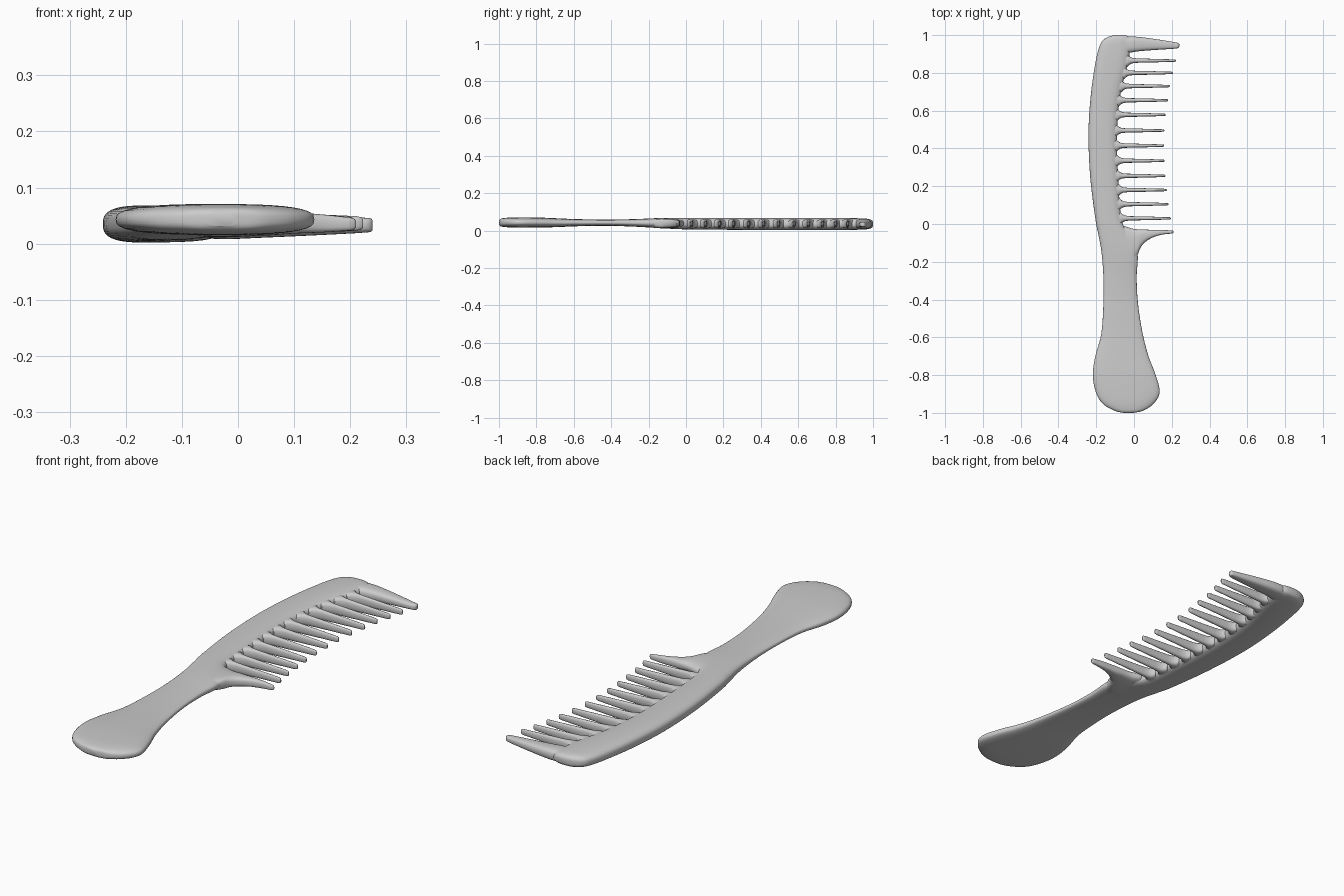
import bpy, bmesh, math


def smooth_path(pts, steps):
    """Catmull-Rom interpolation of station tuples."""
    out = []
    p = [pts[0]] + list(pts) + [pts[-1]]
    for i in range(1, len(p) - 2):
        for s in range(steps):
            t = s / steps
            out.append([0.5 * (2 * b + (c - a) * t + (2 * a - 5 * b + 4 * c - d) * t * t
                               + (3 * b - a - 3 * c + d) * t ** 3)
                        for a, b, c, d in zip(p[i - 1], p[i], p[i + 1], p[i + 2])])
    out.append(list(pts[-1]))
    return out


def loft(bm, stations, along, sides, power):
    """Skin super-elliptic sections: (position, low edge, high edge, z centre, half height)."""
    rings = []
    for pos, lo, hi, zc, h in stations:
        ring = []
        for k in range(sides):
            a = 2 * math.pi * k / sides
            c, s = math.cos(a), math.sin(a)
            u = math.copysign(abs(c) ** (2 / power), c)
            v = math.copysign(abs(s) ** (2 / power), s)
            w = (lo + hi) / 2 + u * (hi - lo) / 2
            z = zc + v * h
            ring.append(bm.verts.new((w, pos, z) if along == 'y' else (pos, w, z)))
        rings.append(ring)
    for r, q in zip(rings, rings[1:]):
        for k in range(sides):
            n = (k + 1) % sides
            bm.faces.new((r[k], r[n], q[n], q[k]))
    bm.faces.new(rings[0])
    bm.faces.new(rings[-1])


def finish(bm, name):
    bmesh.ops.recalc_face_normals(bm, faces=bm.faces)
    me = bpy.data.meshes.new(name)
    bm.to_mesh(me)
    bm.free()
    ob = bpy.data.objects.new(name, me)
    bpy.context.collection.objects.link(ob)
    return ob


# Handle and spine: y, left x, right x, z centre, half thickness
body_stations = [
    (-1.0, -0.055, -0.005, .043, .012), (-0.988, -0.105, 0.05, .043, .021),
    (-0.95, -0.167, 0.105, .043, .026), (-0.89, -0.202, 0.136, .043, .0275),
    (-0.80, -0.218, 0.115, .043, .027), (-0.70, -0.205, 0.077, .042, .024),
    (-0.58, -0.173, 0.046, .042, .019), (-0.42, -0.162, 0.021, .042, .017),
    (-0.28, -0.162, 0.014, .041, .020), (-0.15, -0.172, 0.018, .040, .0265),
    (-0.05, -0.19, -0.03, .038, .030), (0.03, -0.205, -0.067, .037, .031),
    (0.25, -0.232, -0.084, .036, .032), (0.48, -0.241, -0.09, .035, .033),
    (0.68, -0.229, -0.073, .035, .033), (0.85, -0.205, -0.032, .035, .032),
    (0.94, -0.183, -0.02, .035, .030), (0.975, -0.162, -0.02, .035, .027),
    (0.993, -0.13, -0.03, .035, .021), (1.0, -0.10, -0.05, .035, .012)]
bm = bmesh.new()
loft(bm, smooth_path(body_stations, 5), 'y', 40, 2.8)
comb = finish(bm, "comb")

# Slim teeth, flared where they meet the spine: y, root x, tip x
teeth = [(.03, -.067, .195), (.105, -.073, .182), (.18, -.078, .174), (.255, -.084, .166),
         (.335, -.087, .161), (.415, -.089, .16), (.495, -.09, .161), (.578, -.084, .168),
         (.655, -.076, .18), (.73, -.063, .19), (.80, -.047, .206), (.865, -.03, .223)]
bm = bmesh.new()
for y, root, tip in teeth:
    shape = [(root - .035, .033, .020), (root - .004, .033, .025), (root + .006, .022, .025),
             (root + .02, .0145, .0235), (root + .045, .0115, .022), (root + .13, .0095, .018),
             (tip - .012, .0065, .013), (tip - .003, .0055, .011), (tip, .0025, .007)]
    loft(bm, [(x, y - w, y + w, .036, h) for x, w, h in shape], 'x', 16, 2.6)

# Thick guard teeth at both ends: x, low y, high y, z centre, half thickness
top_guard = [(-.10, .91, .985, .035, .022), (-.03, .907, .992, .035, .027),
             (.03, .915, .990, .035, .025), (.12, .922, .978, .034, .020),
             (.20, .927, .965, .033, .015), (.228, .930, .960, .033, .013),
             (.237, .935, .956, .033, .012), (.24, .940, .951, .033, .008)]
low_guard = [(-.09, -.22, -.012, .038, .024), (-.05, -.21, -.012, .038, .026),
             (-.01, -.20, -.024, .038, .026), (.018, -.165, -.028, .038, .025),
             (.035, -.125, -.029, .038, .0235), (.06, -.095, -.030, .037, .022),
             (.10, -.071, -.031, .037, .019), (.15, -.056, -.032, .036, .016),
             (.195, -.051, -.034, .035, .012), (.206, -.048, -.036, .035, .010),
             (.21, -.045, -.039, .035, .006)]
for guard in (top_guard, low_guard):
    loft(bm, smooth_path(guard, 3), 'x', 24, 2.8)
teeth_part = finish(bm, "comb_teeth")

# Fuse teeth and body into one skin
mod = comb.modifiers.new("fuse", 'BOOLEAN')
mod.operation = 'UNION'
mod.solver = 'EXACT'
mod.use_self = True
mod.object = teeth_part
bpy.context.view_layer.objects.active = comb
comb.select_set(True)
bpy.ops.object.modifier_apply(modifier=mod.name)
bpy.data.objects.remove(teeth_part)
bpy.ops.object.shade_smooth_by_angle(angle=math.radians(40))
